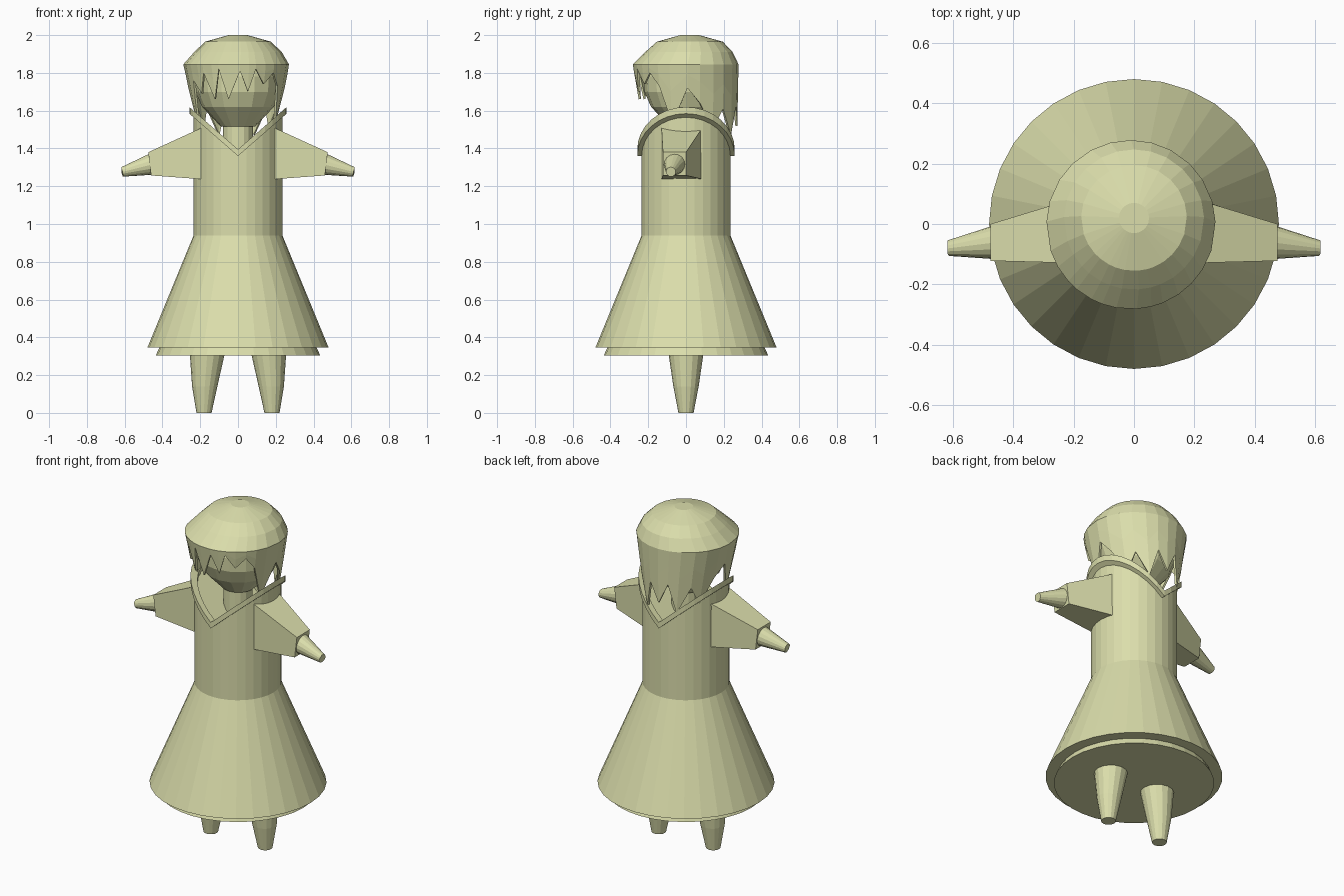
import bpy, bmesh, math
from mathutils import Vector

if "Cube" in bpy.data.objects:
    bpy.data.objects.remove(bpy.data.objects["Cube"])

mat = bpy.data.materials.new("pale_straw")
mat.diffuse_color = (0.71, 0.73, 0.41, 1)
mat.use_nodes = True
mat.node_tree.nodes["Principled BSDF"].inputs["Base Color"].default_value = mat.diffuse_color


def make(name, verts, faces):
    me = bpy.data.meshes.new(name)
    me.from_pydata(verts, [], faces)
    bm = bmesh.new()
    bm.from_mesh(me)
    bmesh.ops.recalc_face_normals(bm, faces=bm.faces)
    bm.to_mesh(me)
    bm.free()
    me.materials.append(mat)
    ob = bpy.data.objects.new(name, me)
    bpy.context.collection.objects.link(ob)
    return ob


def loft(name, rings, caps=True, closed=False):
    """Join equal-sized loops of points with quads."""
    n = len(rings[0])
    verts = [p for r in rings for p in r]
    m = len(rings)
    faces = []
    for i in range(m if closed else m - 1):
        a, b = i * n, ((i + 1) % m) * n
        faces += [(a + j, a + (j + 1) % n, b + (j + 1) % n, b + j) for j in range(n)]
    if caps and not closed:
        faces += [tuple(range(n)), tuple(range((m - 1) * n, m * n))]
    return make(name, verts, faces)


def circle(r, z, n=32, x=0, y=0):
    return [(x + r * math.sin(2 * math.pi * k / n), y - r * math.cos(2 * math.pi * k / n), z)
            for k in range(n)]


def neckline(r, lift):
    """Circle bent into a V at front and back."""
    return [(x, y, 1.36 + 0.87 * abs(x) + lift) for x, y, _ in circle(r, 0)]


# skirt and petticoat
loft("skirt", [circle(0.48, 0.345), circle(0.235, 0.94)])
loft("petticoat", [circle(0.435, 0.305), circle(0.41, 0.36)])

# bodice with saddle-shaped top made of two flat halves
N = 32
verts = circle(0.235, 0.935) + neckline(0.235, 0.01)
faces = [(j, (j + 1) % N, N + (j + 1) % N, N + j) for j in range(N)]
faces += [tuple(range(N)), tuple(N + j for j in range(17)),
          tuple(N + j % N for j in range(16, 33))]
make("bodice", verts, faces)

# collar band
loft("collar", [neckline(0.22, 0), neckline(0.258, 0), neckline(0.258, 0.035),
                neckline(0.22, 0.035)], closed=True)

# sleeves, hands and legs on both sides
for s, side in ((-1, "left"), (1, "right")):
    inner = [(s * 0.18, -0.13, 1.515), (s * 0.18, 0.09, 1.515),
             (s * 0.19, 0.09, 1.237), (s * 0.19, -0.13, 1.237)]
    cuff = [(s * 0.475, -0.122, 1.38), (s * 0.475, 0, 1.38),
            (s * 0.46, 0, 1.257), (s * 0.46, -0.122, 1.257)]
    loft(side + "_sleeve", [inner, cuff])

    axis = Vector((s * 0.165, -0.02, -0.042))
    turn = axis.to_track_quat('Z', 'Y')
    hand = []
    for c, r in (((s * 0.45, -0.06, 1.318), 0.058), ((s * 0.615, -0.08, 1.276), 0.026)):
        hand.append([tuple(Vector(c) + turn @ Vector(p)) for p in circle(r, 0, 16)])
    for ring in hand:
        ring[:] = [(max(-0.617, min(0.617, x)), y, z) for x, y, z in ring]
    loft(side + "_hand", hand)

    loft(side + "_leg", [circle(r, z, 16, s * x) for r, z, x in
                         ((0.04, 0, 0.18), (0.067, 0.14, 0.176), (0.092, 0.31, 0.163))])

# neck and head
loft("neck", [circle(0.08, 1.38, 16), circle(0.08, 1.56, 16)])
loft("head", [circle(r, z, 16, 0, 0.005) for r, z in
              ((0.09, 1.515), (0.19, 1.62), (0.225, 1.70), (0.23, 1.78), (0.2, 1.87), (0.1, 1.94))])

# hair crown, closed on top, with hanging pointed locks below
tips = [(-180, 1.52), (-166, 1.64), (-152, 1.47), (-136, 1.62), (-122, 1.51), (-106, 1.66),
        (-92, 1.72), (-72, 1.52), (-60, 1.76), (-48, 1.69), (-40, 1.80), (-28, 1.66),
        (-20, 1.82), (-10, 1.66), (4, 1.81), (14, 1.70), (22, 1.82), (34, 1.74),
        (46, 1.80), (58, 1.73), (72, 1.53), (92, 1.72), (106, 1.64), (122, 1.50),
        (136, 1.61), (152, 1.47), (166, 1.63)]
crown = [(0.05, 2.0, 0, 0.02), (0.175, 1.965, 0, 0.02), (0.232, 1.91, 0, 0.015),
         (0.28, 1.845, -0.01, -0.002)]
rings = []
for r, z, cx, cy in crown:
    rings.append([(cx + r * math.sin(math.radians(a)), cy - r * math.cos(math.radians(a)), z)
                  for a, _ in tips])
for f in (0.45, 1.0):
    ring = []
    for a, tip in tips:
        t = math.radians(a)
        z = 1.845 + (tip - 1.845) * f
        d = 1.845 - z
        rx = 0.28 - 0.20 * d
        ry = 0.28 - (0.15 * d if math.cos(t) > 0 else 0.02 * d)
        ring.append((-0.008 + rx * math.sin(t), -0.002 - ry * math.cos(t), z))
    rings.append(ring)
hair = loft("hair", rings, caps=False)
bm = bmesh.new()
bm.from_mesh(hair.data)
bm.verts.ensure_lookup_table()
bm.faces.new(bm.verts[:len(tips)])
bmesh.ops.recalc_face_normals(bm, faces=bm.faces)
bm.to_mesh(hair.data)
bm.free()
mod = hair.modifiers.new("thickness", 'SOLIDIFY')
mod.thickness = 0.012
mod.offset = -1
